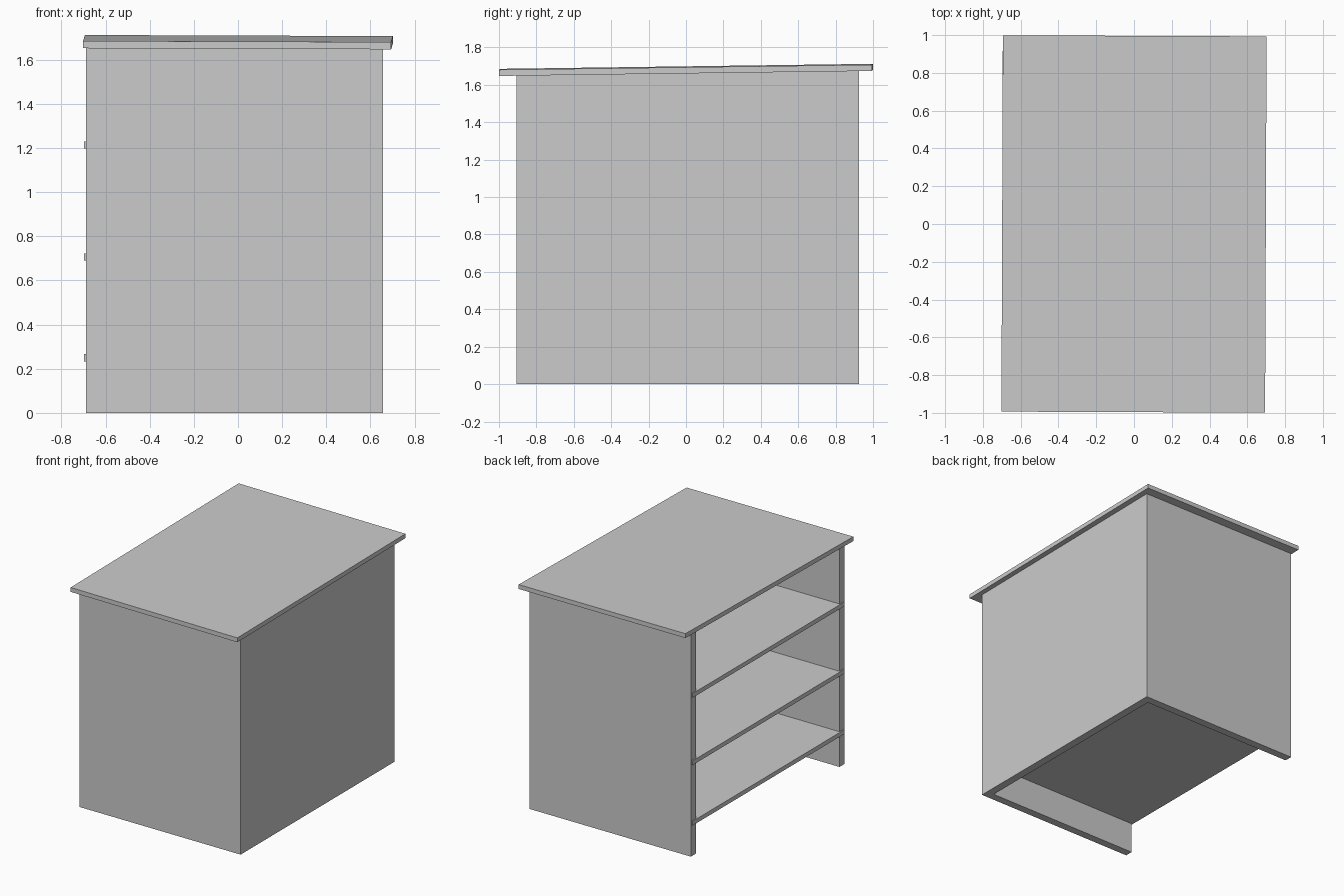
import bpy, bmesh
from mathutils import Matrix, Vector

if "Cube" in bpy.data.objects:
    bpy.data.objects.remove(bpy.data.objects["Cube"])

SLOPE_Y, SLOPE_X = 0.0135, -0.0035   # the lid sits very slightly out of level
LID_BASE = 1.6635                    # lid underside height at the centre
LID_T = 0.033
WALL = 0.06


def lid_z(x, y):
    return LID_BASE + SLOPE_X * x + SLOPE_Y * y


def box(name, x, y, z, slope_top=0.0, slope_bottom=False, spin=0.0):
    """Box from (min, max) ranges; ends can follow the lid slope."""
    bm = bmesh.new()
    bmesh.ops.create_cube(bm, size=1)
    size = Vector((x[1] - x[0], y[1] - y[0], z[1] - z[0]))
    centre = Vector((sum(x), sum(y), sum(z))) / 2
    bm.transform(Matrix.Translation(centre) @ Matrix.Rotation(spin, 4, 'Z')
                 @ Matrix.Diagonal((*size, 1)))
    for v in bm.verts:
        upper = v.co.z > centre.z
        if (upper and slope_top) or slope_bottom:
            v.co.z += lid_z(v.co.x, v.co.y) - LID_BASE
    mesh = bpy.data.meshes.new(name)
    bm.to_mesh(mesh)
    bm.free()
    ob = bpy.data.objects.new(name, mesh)
    bpy.context.collection.objects.link(ob)
    return ob


X0, X1, Y0, Y1 = -0.688, 0.657, -0.907, 0.925
TOP = LID_BASE + 0.004

# Three walls, open on the left side
box("front_wall", (X0, X1), (Y0, Y0 + WALL), (0, TOP), True)
box("back_wall", (X0, X1), (Y1 - WALL, Y1), (0, TOP), True)
box("right_wall", (X1 - WALL, X1), (Y0 + WALL, Y1 - WALL), (0, TOP), True)

# Shelves housed in the walls, just proud of the open side
for i, z in enumerate((0.25, 0.706, 1.214)):
    box(f"shelf_{i + 1}", (-0.697, X1 - WALL / 2), (Y0 + 0.01, Y1 - 0.01),
        (z - 0.016, z + 0.016))

# Overhanging lid, a touch crooked
box("lid", (-0.698, 0.698), (-0.996, 0.996), (LID_BASE, LID_BASE + LID_T),
    True, True, spin=-0.004)
